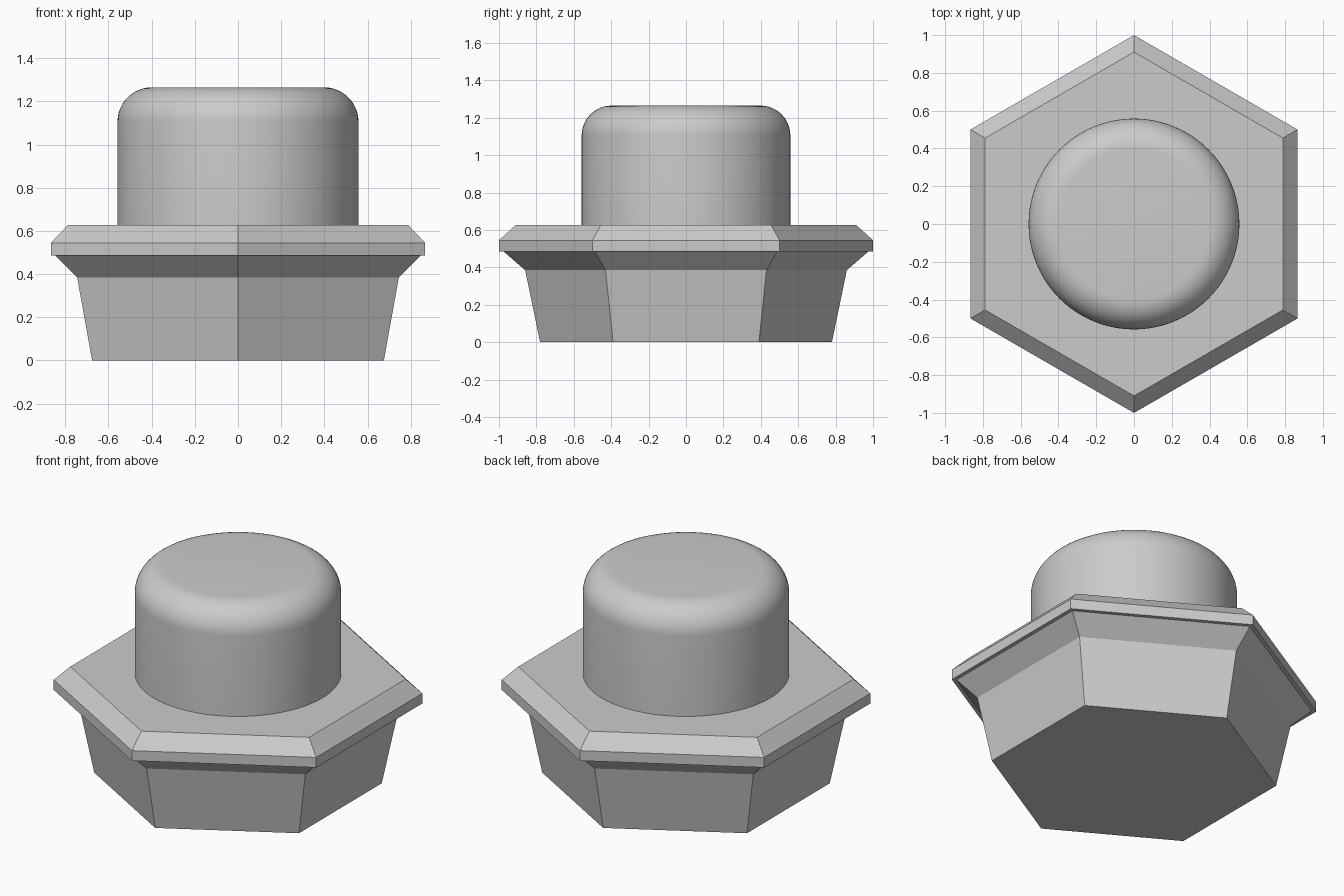
import bpy
import bmesh
from math import sin, cos, pi, radians

cube = bpy.data.objects.get("Cube")
if cube:
    bpy.data.objects.remove(cube, do_unlink=True)

grey = bpy.data.materials.new("plain_grey")
grey.use_nodes = True
colour = (0.6, 0.6, 0.6, 1)
grey.diffuse_color = colour
grey.node_tree.nodes["Principled BSDF"].inputs["Base Color"].default_value = colour


def lathe(name, profile, sides):
    """Stack rings of (radius, height), starting at the back, and cap both ends."""
    bm = bmesh.new()
    rings = []
    for radius, z in profile:
        angles = [pi / 2 + 2 * pi * i / sides for i in range(sides)]
        rings.append([bm.verts.new((radius * cos(a), radius * sin(a), z)) for a in angles])
    for low, high in zip(rings, rings[1:]):
        for i in range(sides):
            j = (i + 1) % sides
            bm.faces.new((low[i], low[j], high[j], high[i]))
    bm.faces.new(rings[0][::-1])
    bm.faces.new(rings[-1])
    mesh = bpy.data.meshes.new(name)
    bm.to_mesh(mesh)
    bm.free()
    mesh.materials.append(grey)
    obj = bpy.data.objects.new(name, mesh)
    bpy.context.collection.objects.link(obj)
    return obj


# Tapered hexagonal foot, flared shoulder and chamfered flange
lathe("hexagonal_base", [(0.78, 0), (0.86, 0.385), (0.975, 0.485),
                         (1, 0.485), (1, 0.545), (0.91, 0.627)], 6)

# Round knob with a rounded top rim
radius, top, fillet = 0.558, 1.265, 0.16
profile = [(radius, 0.62)]
for step in range(13):
    a = pi / 2 * step / 12
    profile.append((radius - fillet + fillet * cos(a), top - fillet + fillet * sin(a)))
knob = lathe("round_knob", profile, 96)

bpy.ops.object.select_all(action="DESELECT")
knob.select_set(True)
bpy.context.view_layer.objects.active = knob
bpy.ops.object.shade_smooth_by_angle(angle=radians(30))
